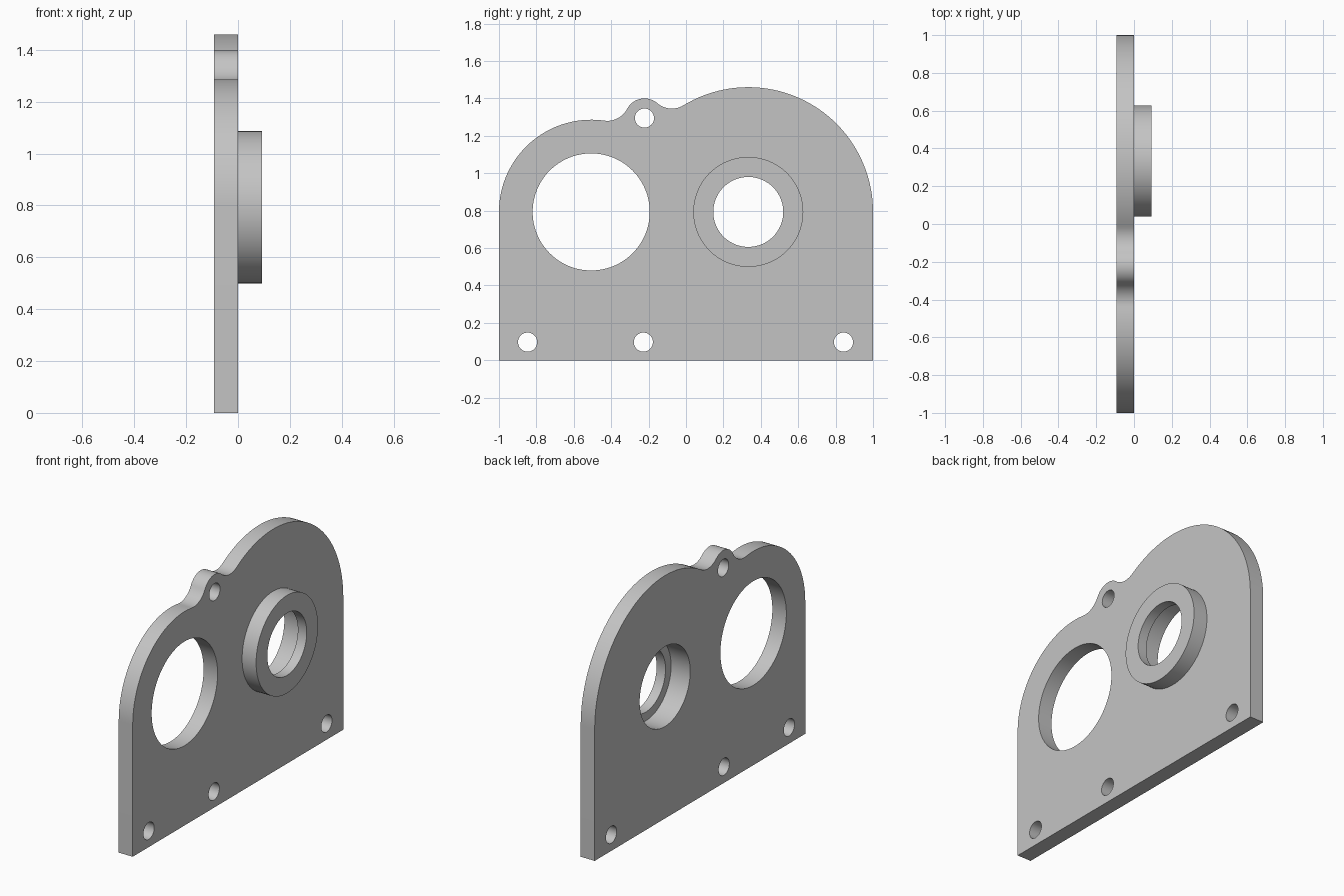
import bpy, bmesh, math
from mathutils import Vector

if "Cube" in bpy.data.objects:
    bpy.data.objects.remove(bpy.data.objects["Cube"])

BACK, FRONT, BOSS_END, STEP = -0.093, 0.0, 0.093, 0.034
SEGMENTS = 96
FILLET = 0.12
LEFT_ARC, LEFT_R = Vector((-0.507, 0.793)), 0.493
RIGHT_ARC, RIGHT_R = Vector((0.333, 0.793)), 0.667
LUG, LUG_R = Vector((-0.222, 1.295)), 0.105
BORE_R, SEAT_R, BOSS_R = 0.187, 0.24, 0.294

grey = bpy.data.materials.new("light grey metal")
grey.use_nodes = True
colour = (0.55, 0.55, 0.55, 1)
grey.diffuse_color = colour
grey.node_tree.nodes["Principled BSDF"].inputs["Base Color"].default_value = colour


def finish(name, bm):
    bmesh.ops.recalc_face_normals(bm, faces=bm.faces)
    mesh = bpy.data.meshes.new(name)
    bm.to_mesh(mesh)
    bm.free()
    mesh.materials.append(grey)
    obj = bpy.data.objects.new(name, mesh)
    bpy.context.collection.objects.link(obj)
    return obj


def smooth(obj):
    bpy.ops.object.select_all(action='DESELECT')
    obj.select_set(True)
    bpy.context.view_layer.objects.active = obj
    bpy.ops.object.shade_smooth_by_angle(angle=math.radians(30))


def angle(centre, point):
    d = point - centre
    return math.atan2(d.y, d.x)


def arc(centre, radius, start, end, steps):
    return [centre + radius * Vector((math.cos(a), math.sin(a)))
            for a in (start + (end - start) * i / steps for i in range(steps + 1))]


def fillet_centre(a, ra, b, rb):
    """Centre of the concave fillet touching two circles, on the left of a to b."""
    da, db, axis = ra + FILLET, rb + FILLET, b - a
    along = (da * da - db * db + axis.length_squared) / (2 * axis.length)
    side = math.sqrt(da * da - along * along)
    axis.normalize()
    return a + axis * along + Vector((-axis.y, axis.x)) * side


# Plate outline: two large arcs blended into the small lug
right_f = fillet_centre(LUG, LUG_R, RIGHT_ARC, RIGHT_R)
left_f = fillet_centre(LEFT_ARC, LEFT_R, LUG, LUG_R)
outline = [Vector((-1, 0)), Vector((1, 0))]
outline += arc(RIGHT_ARC, RIGHT_R, 0, angle(RIGHT_ARC, right_f), 48)
outline += arc(right_f, FILLET, angle(right_f, RIGHT_ARC), angle(right_f, LUG) - 2 * math.pi
               if angle(right_f, LUG) > 0 else angle(right_f, LUG), 14)[1:]
outline += arc(LUG, LUG_R, angle(LUG, right_f), angle(LUG, left_f), 20)[1:]
outline += arc(left_f, FILLET, angle(left_f, LUG), angle(left_f, LEFT_ARC), 14)[1:]
outline += arc(LEFT_ARC, LEFT_R, angle(LEFT_ARC, left_f), math.pi, 40)[1:]

bm = bmesh.new()
face = bm.faces.new([bm.verts.new((BACK, p.x, p.y)) for p in outline])
extruded = bmesh.ops.extrude_face_region(bm, geom=[face])["geom"]
bmesh.ops.translate(bm, vec=(FRONT - BACK, 0, 0),
                    verts=[v for v in extruded if isinstance(v, bmesh.types.BMVert)])
plate = finish("plate", bm)

# Holes: large opening, bearing seat, lug hole and the bottom row
holes = [(LEFT_ARC, 0.313), (RIGHT_ARC, SEAT_R), (LUG, 0.051)]
holes += [(Vector((y, 0.097)), 0.051) for y in (-0.847, -0.228, 0.842)]
bm = bmesh.new()
for centre, radius in holes:
    ring = [bm.verts.new((BACK - 0.1, p.x, p.y))
            for p in arc(centre, radius, 0, 2 * math.pi, SEGMENTS)[:-1]]
    geom = bmesh.ops.extrude_face_region(bm, geom=[bm.faces.new(ring)])["geom"]
    bmesh.ops.translate(bm, vec=(0.3, 0, 0),
                        verts=[v for v in geom if isinstance(v, bmesh.types.BMVert)])
cutter = finish("hole_cutter", bm)
cutter.hide_render = True
cut = plate.modifiers.new("holes", 'BOOLEAN')
cut.operation, cut.solver, cut.object = 'DIFFERENCE', 'EXACT', cutter
bpy.ops.object.select_all(action='DESELECT')
plate.select_set(True)
bpy.context.view_layer.objects.active = plate
bpy.ops.object.modifier_apply(modifier=cut.name)
bpy.data.objects.remove(cutter)
smooth(plate)

# Bearing boss: stepped ring turned around the bore axis
section = [(FRONT, BOSS_R), (BOSS_END, BOSS_R), (BOSS_END, BORE_R), (STEP, BORE_R),
           (STEP, SEAT_R), (FRONT, SEAT_R)]
bm = bmesh.new()
rings = [[bm.verts.new((x, p.x, p.y)) for p in arc(RIGHT_ARC, r, 0, 2 * math.pi, SEGMENTS)[:-1]]
         for x, r in section]
for near, far in zip(rings, rings[1:] + rings[:1]):
    for i in range(SEGMENTS):
        j = (i + 1) % SEGMENTS
        bm.faces.new((near[i], near[j], far[j], far[i]))
smooth(finish("bearing_boss", bm))
